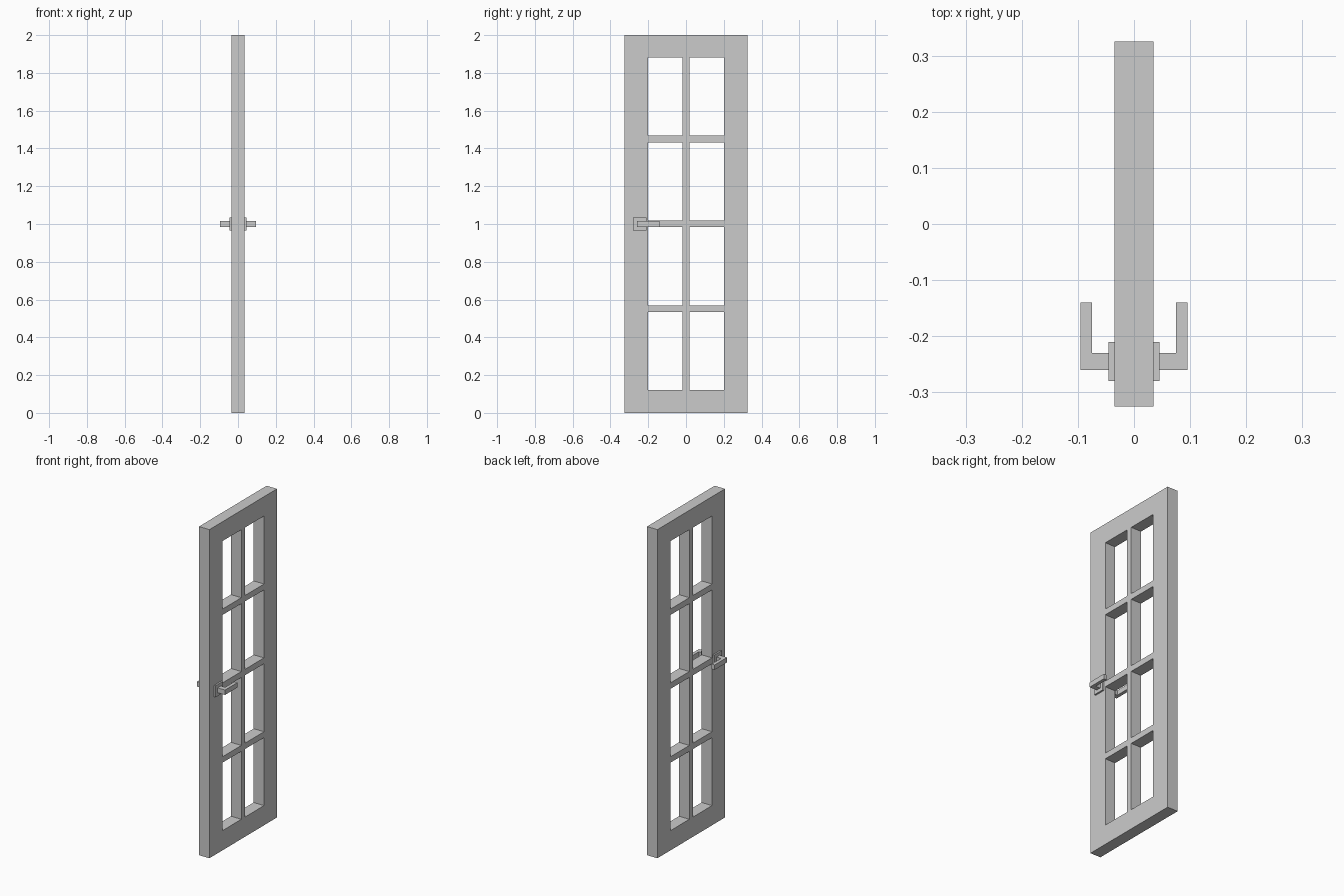
import bpy, bmesh
from mathutils import Vector

if "Cube" in bpy.data.objects:
    bpy.data.objects.remove(bpy.data.objects["Cube"])


def finish(name, bm):
    bmesh.ops.recalc_face_normals(bm, faces=bm.faces[:])
    mesh = bpy.data.meshes.new(name)
    bm.to_mesh(mesh)
    bm.free()
    obj = bpy.data.objects.new(name, mesh)
    bpy.context.collection.objects.link(obj)
    return obj


def extrude(bm, vec):
    res = bmesh.ops.extrude_face_region(bm, geom=bm.faces[:])
    verts = [g for g in res["geom"] if isinstance(g, bmesh.types.BMVert)]
    bmesh.ops.translate(bm, verts=verts, vec=Vector(vec))


def breaks(lo, hi, start, end, panes, bar):
    """Outer edges plus both sides of every pane along one axis."""
    pane = (end - start - bar * (panes - 1)) / panes
    out = [lo]
    for i in range(panes):
        a = start + i * (pane + bar)
        out += [a, a + pane]
    return out + [hi]


# Door leaf: flat lattice with 2 x 4 openings, extruded to full thickness
T, BAR = 0.035, 0.036
ys = breaks(-0.325, 0.325, -0.2, 0.2, 2, BAR)
zs = breaks(0, 2, 0.12, 1.882, 4, BAR)
bm = bmesh.new()
grid = [[bm.verts.new((-T, y, z)) for z in zs] for y in ys]
for i in range(len(ys) - 1):
    for j in range(len(zs) - 1):
        if i % 2 and j % 2:
            continue  # pane opening
        bm.faces.new((grid[i][j], grid[i + 1][j], grid[i + 1][j + 1], grid[i][j + 1]))
extrude(bm, (2 * T, 0, 0))
finish("door_leaf", bm)

# Handles on both faces: square backplate and L-shaped lever
PLATE = [(T, -0.28), (0.045, -0.28), (0.045, -0.21), (T, -0.21)]
LEVER = [(0.045, -0.26), (0.095, -0.26), (0.095, -0.14),
         (0.075, -0.14), (0.075, -0.23), (0.045, -0.23)]
for side, s in (("right", 1), ("left", -1)):
    for part, profile, half in (("backplate", PLATE, 0.035), ("lever", LEVER, 0.015)):
        bm = bmesh.new()
        bm.faces.new([bm.verts.new((s * x, y, 1 - half)) for x, y in profile])
        extrude(bm, (0, 0, 2 * half))
        finish(f"{side}_handle_{part}", bm)
